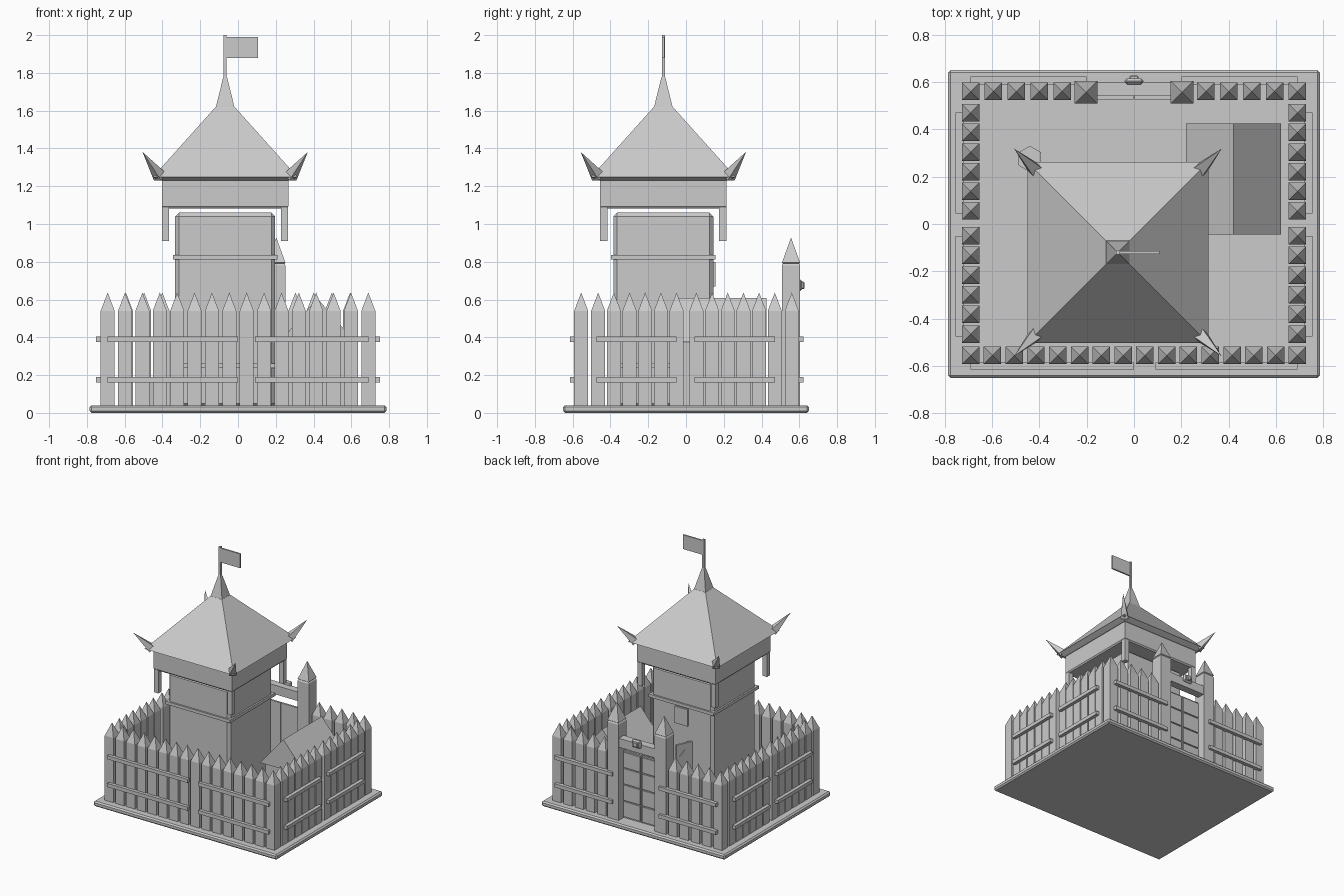
import bpy, bmesh, math
from mathutils import Vector

cube = bpy.data.objects.get("Cube")
if cube:
    bpy.data.objects.remove(cube, do_unlink=True)

grey = bpy.data.materials.new("plain grey")
grey.use_nodes = True
grey.diffuse_color = (0.6, 0.6, 0.6, 1)
grey.node_tree.nodes["Principled BSDF"].inputs["Base Color"].default_value = (0.6, 0.6, 0.6, 1)


def finish(name, bm):
    bmesh.ops.recalc_face_normals(bm, faces=bm.faces)
    mesh = bpy.data.meshes.new(name)
    bm.to_mesh(mesh)
    bm.free()
    mesh.materials.append(grey)
    obj = bpy.data.objects.new(name, mesh)
    bpy.context.collection.objects.link(obj)
    return obj


def box(name, x, y, z, bevel=0):
    """Box from (min, max) ranges, with optional bevel."""
    bm = bmesh.new()
    bmesh.ops.create_cube(bm, size=1)
    for v in bm.verts:
        v.co = [(a + b) / 2 + c * (b - a) for (a, b), c in zip((x, y, z), v.co)]
    if bevel:
        bmesh.ops.bevel(bm, geom=bm.edges[:], offset=bevel, segments=1, affect='EDGES')
    return finish(name, bm)


def square_loft(name, x, y, sections):
    """Stack of square sections (half width, height); zero width makes a point."""
    bm = bmesh.new()
    rings = []
    for half, z in sections:
        if half == 0:
            rings.append([bm.verts.new((x, y, z))])
        else:
            rings.append([bm.verts.new((x + half * sx, y + half * sy, z))
                          for sx, sy in ((-1, -1), (1, -1), (1, 1), (-1, 1))])
    for low, high in zip(rings, rings[1:]):
        for i in range(4):
            j = (i + 1) % 4
            if len(high) == 1:
                bm.faces.new((low[i], low[j], high[0]))
            else:
                bm.faces.new((low[i], low[j], high[j], high[i]))
    for ring in (rings[0], rings[-1]):
        if len(ring) == 4:
            bm.faces.new(ring)
    return finish(name, bm)


def stake(name, x, y):
    square_loft(name, x, y, [(0.037, 0.03), (0.037, 0.54), (0, 0.637)])


# Ground slab
box("ground_slab", (-0.785, 0.785), (-0.65, 0.65), (0, 0.04), 0.01)

# Palisade stakes
for i in range(16):
    stake("front_stake", -0.69 + i * 0.092, -0.555)
for side in (-1, 1):
    for i in range(5):
        stake("back_stake", side * (0.69 - i * 0.0965), 0.56)
    for i in range(6):
        stake("side_stake", side * 0.69, 0.055 + i * 0.083)
        stake("side_stake", side * 0.69, -0.05 - i * 0.083)

# Palisade rails
for z in (0.175, 0.39):
    span = (z - 0.014, z + 0.014)
    for x in ((-0.69, 0), (0.09, 0.69)):
        box("front_rail", x, (-0.615, -0.585), span)
    for side in (-1, 1):
        outer = sorted((side * 0.72, side * 0.753))
        for y in ((-0.475, -0.05), (0.045, 0.47)):
            box("side_rail", outer, y, span)
        box("back_rail", sorted((side * 0.2, side * 0.69)), (0.59, 0.622), span)

# Gate posts, beam, crest and panelled leaves
for side in (-1, 1):
    square_loft("gate_post", side * 0.203, 0.556,
                [(0.048, 0.03), (0.048, 0.78), (0.042, 0.79), (0.048, 0.795), (0, 0.928)])
    box("gate_leaf", sorted((side * 0.002, side * 0.16)), (0.525, 0.54), (0.04, 0.56))
    for row in range(4):
        z = 0.05 + row * 0.127
        box("gate_panel", sorted((side * 0.008, side * 0.152)), (0.535, 0.548), (z, z + 0.118))
box("gate_beam", (-0.17, 0.17), (0.54, 0.6), (0.605, 0.675))
box("gate_crest", (-0.04, 0.04), (0.59, 0.615), (0.645, 0.705), 0.01)
box("gate_crest_boss", (-0.02, 0.02), (0.6, 0.628), (0.655, 0.695), 0.006)

# Tower body with bands, window and open door
TX, TY = -0.068, -0.12
box("tower_body", (TX - 0.265, TX + 0.265), (TY - 0.265, TY + 0.265), (0.03, 1.06), 0.02)
for z in (0.25, 0.823):
    square_loft("tower_band", TX, TY, [(0.277, z - 0.012), (0.277, z + 0.012)])
box("tower_window", (TX - 0.055, TX + 0.055), (0.14, 0.157), (0.67, 0.8))
door = box("tower_door", (0, 0.13), (-0.008, 0.008), (0.04, 0.56))
diamond = box("door_diamond", (-0.03, 0.03), (-0.014, 0.014), (-0.03, 0.03))
for v in diamond.data.vertices:
    x, z = v.co.x, v.co.z
    v.co = (0.065 + (x - z) * 0.7, v.co.y, 0.47 + (x + z) * 0.7)
for part in (door, diamond):
    part.location = (-0.15, 0.14, 0)
    part.rotation_euler.z = math.radians(65)

# Gallery with hanging corner posts
square_loft("gallery", TX, TY, [(0.327, 1.083), (0.335, 1.093), (0.335, 1.24)])
for sx in (-1, 1):
    for sy in (-1, 1):
        square_loft("gallery_corner_post", TX + sx * 0.315, TY + sy * 0.315,
                    [(0.019, 0.91), (0.019, 1.09)])

# Roof, spire, pole and flag
square_loft("roof", TX, TY, [(0.345, 1.23), (0.382, 1.25), (0.05, 1.62)])
square_loft("spire", TX, TY, [(0.05, 1.615), (0.012, 1.77), (0.008, 1.78)])
square_loft("flag_pole", TX, TY, [(0.008, 1.75), (0.008, 2.0)])
box("flag", (TX, 0.107), (TY - 0.006, TY + 0.006), (1.88, 1.99))

# Roof corner horns
for sx in (-1, 1):
    for sy in (-1, 1):
        start = Vector((TX + sx * 0.345, TY + sy * 0.345, 1.25))
        tip = Vector((TX + sx * 0.438, TY + sy * 0.438, 1.382))
        horn = square_loft("roof_horn", 0, 0, [(0.027, 0), (0.0, (tip - start).length)])
        horn.location = start
        horn.rotation_euler = (tip - start).to_track_quat('Z', 'Y').to_euler()

# Shed with gabled roof
box("shed_walls", (0.25, 0.59), (-0.02, 0.4), (0.03, 0.4))
bm = bmesh.new()
ends = [[bm.verts.new((x, y, z)) for x, z in ((0.22, 0.375), (0.62, 0.375), (0.42, 0.607))]
        for y in (-0.045, 0.425)]
for end in ends:
    bm.faces.new(end)
for i in range(3):
    j = (i + 1) % 3
    bm.faces.new((ends[0][i], ends[0][j], ends[1][j], ends[1][i]))
finish("shed_roof", bm)

# Small tub in the yard
bm = bmesh.new()
bmesh.ops.create_cone(bm, cap_ends=True, segments=6, radius1=0.045, radius2=0.055, depth=0.15)
bmesh.ops.translate(bm, vec=(-0.44, 0.275, 0.11), verts=bm.verts)
finish("yard_tub", bm)
